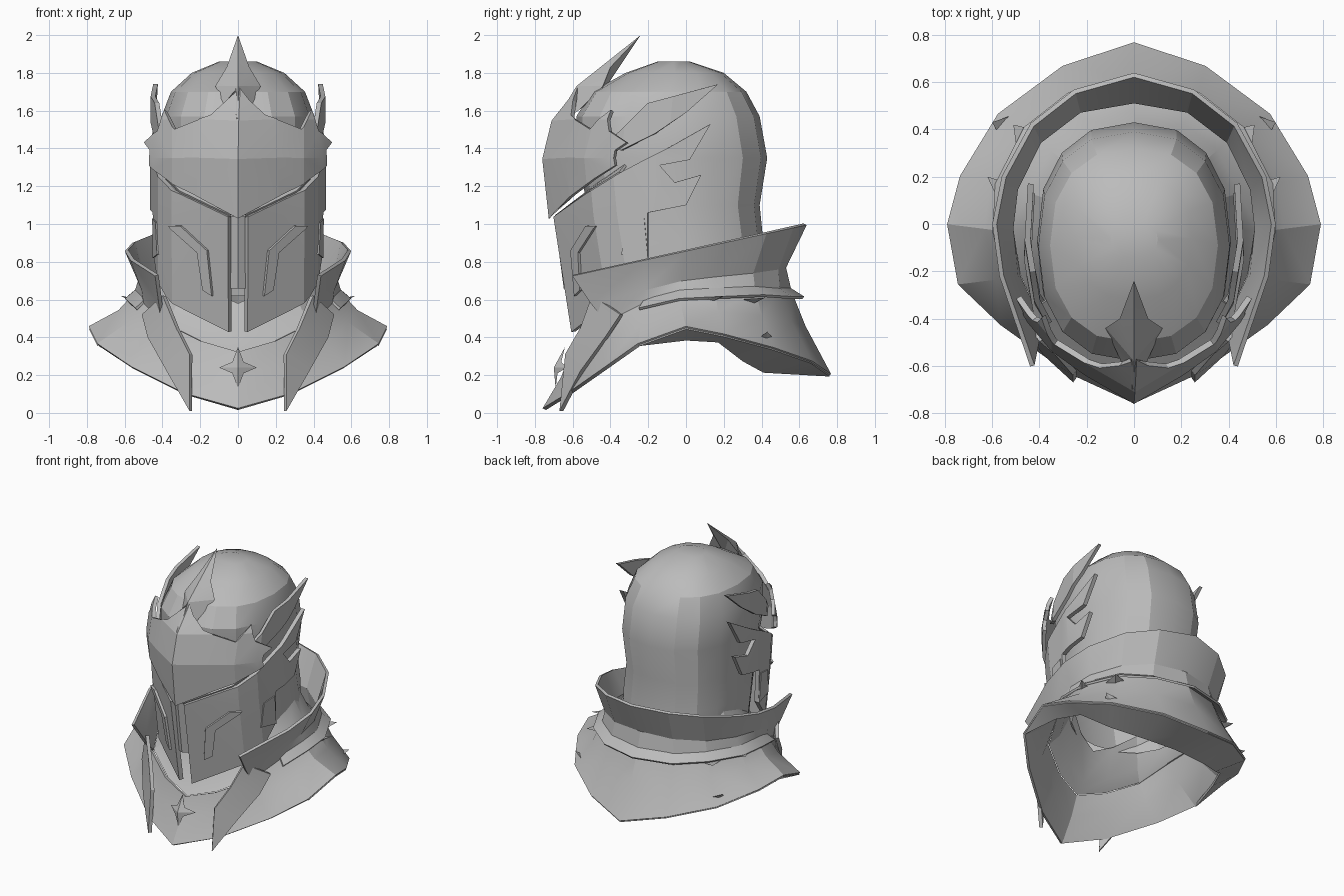
import bpy, bmesh, math
from mathutils import Vector

cube = bpy.data.objects.get("Cube")
if cube:
    bpy.data.objects.remove(cube, do_unlink=True)

steel = bpy.data.materials.new("steel_grey")
steel.use_nodes = True
steel.diffuse_color = (0.5, 0.5, 0.5, 1)
steel.node_tree.nodes["Principled BSDF"].inputs["Base Color"].default_value = (0.5, 0.5, 0.5, 1)


def interpolate(table, value):
    """Piecewise linear lookup in a list of (key, result) pairs."""
    for (key_a, a), (key_b, b) in zip(table, table[1:]):
        if value <= key_b:
            factor = max(0, (value - key_a) / (key_b - key_a))
            return a + (b - a) * factor
    return table[-1][1]


def finish(name, bm, thickness=0, mirrored=True, angle=22):
    """Turn a bmesh into a named object with mirror, thickness and shading."""
    bmesh.ops.recalc_face_normals(bm, faces=bm.faces)
    mesh = bpy.data.meshes.new(name)
    bm.to_mesh(mesh)
    bm.free()
    mesh.materials.append(steel)
    obj = bpy.data.objects.new(name, mesh)
    bpy.context.collection.objects.link(obj)
    if mirrored:
        mirror = obj.modifiers.new("mirror", 'MIRROR')
        mirror.use_clip = True
        mirror.merge_threshold = 0.002
    if thickness:
        solid = obj.modifiers.new("thickness", 'SOLIDIFY')
        solid.thickness = thickness
        solid.offset = 0
    bpy.ops.object.select_all(action='DESELECT')
    obj.select_set(True)
    bpy.context.view_layer.objects.active = obj
    # Apply modifiers first so that the plate rims are shaded sharp as well
    bpy.ops.object.convert(target='MESH')
    bpy.ops.object.shade_smooth_by_angle(angle=math.radians(angle))


def loft(name, rings, thickness, closed=False, **options):
    """Skin neighbouring rings that have equal point counts."""
    bm = bmesh.new()
    rows = [[bm.verts.new(point) for point in ring] for ring in rings]
    for upper, lower in zip(rows, rows[1:]):
        count = len(upper)
        for i in range(count if closed else count - 1):
            j = (i + 1) % count
            bm.faces.new((upper[i], upper[j], lower[j], lower[i]))
    if closed:
        bm.faces.new(rows[-1])
    finish(name, bm, thickness, **options)


def drape(name, outline, ridge, spread, thickness=0.02, lift=0):
    """Wrap a side-view outline (y, z) around the keeled face of the helmet."""
    bm = bmesh.new()
    bm.faces.new([bm.verts.new((0, y - interpolate(ridge, z), z)) for y, z in outline])
    cuts = [((0, depth, 0), (0, 1, 0)) for depth, _ in spread]
    cuts += [((0, 0, height), (0, 0, 1)) for height, _ in ridge]
    for spot, normal in cuts:
        bmesh.ops.bisect_plane(bm, geom=bm.verts[:] + bm.edges[:] + bm.faces[:],
                               plane_co=spot, plane_no=normal)
    bmesh.ops.triangulate(bm, faces=[f for f in bm.faces if len(f.verts) > 4])
    for v in bm.verts:
        v.co.x = interpolate(spread, v.co.y) + lift
        v.co.y += interpolate(ridge, v.co.z) - lift
    finish(name, bm, thickness, angle=12)


def shard(name, points, faces, thickness=0.015):
    """Small faceted plate from a few points."""
    bm = bmesh.new()
    verts = [bm.verts.new(p) for p in points]
    for face in faces:
        bm.faces.new([verts[i] for i in face])
    finish(name, bm, thickness, angle=10)


# Skull: stacked rounded sections (height, half width, back, front), open below
sections = [(.62, .39, .41, -.41), (.9, .4, .41, -.46),
            (1.1, .39, .39, -.52), (1.35, .41, .43, -.58), (1.57, .405, .39, -.58),
            (1.7, .355, .32, -.5), (1.8, .245, .2, -.32), (1.86, .1, .02, -.15)]
sides = 16
skull = []
for height, half, back, front in sections:
    ring = []
    for i in range(sides):
        turn = math.tau * i / sides
        c, s = math.cos(turn), math.sin(turn)
        reach = (back - front) / 2
        ring.append((half * math.copysign(abs(c) ** .85, c),
                     (back + front) / 2 + reach * math.copysign(abs(s) ** .85, s), height))
    skull.append(ring)
loft("skull", skull, 0, closed=True, mirrored=False)

# Neck guard: flared collar, open at the front
rim = [(x, y, .86 + .22 * y) for x, y in
       [(0, .63), (.25, .56), (.43, .42), (.55, .2), (.59, 0), (.56, -.22), (.43, -.6)]]
waist = [(0, .52, .77), (.23, .48, .76), (.4, .35, .74), (.5, .15, .72),
         (.52, -.02, .7), (.5, -.22, .65), (.41, -.5, .58)]
seam = [(0, .55, .64), (.25, .49, .64), (.42, .36, .65), (.53, .15, .64),
        (.54, -.03, .63), (.49, -.22, .58), (.4, -.42, .48)]
loft("collar", [rim, waist, seam], .02)

# Mantle: skirt spreading over the shoulders, with a pointed chest
seam_full = seam + [(.2, -.54, .38), (0, -.6, .32)]
hem = [(0, .76, .2), (.3, .66, .27), (.57, .46, .34), (.73, .2, .41), (.785, 0, .45),
       (.74, -.25, .36), (.56, -.42, .24), (.28, -.62, .1), (0, -.75, .02)]
middle = [Vector(a).lerp(Vector(b), .35) - Vector((0, 0, .03)) for a, b in zip(seam_full, hem)]
loft("mantle", [seam_full, middle, hem], .02)

# Lip folded under the rear hem
fold = [(0, .43, .22), (.25, .41, .22), (.45, .3, .28), (.6, .17, .38), (.68, 0, .39), hem[5]]
loft("under_lip", [hem[:6], fold], .015)

# Throat: flared neck that joins the skull to the mantle
loft("throat", [[(x * .68, y * .7, z + .26) for x, y, z in seam_full],
                [(x * .84, y * .87, z + .07) for x, y, z in seam_full],
                [(x * .98, y * .98, z) for x, y, z in seam_full]], 0)

# Trim: raised lip where collar and mantle meet
lip = [(x * 1.1, y * 1.13, z - .03) for x, y, z in seam[:6]]
loft("seam_trim", [[(x, y, z + .015) for x, y, z in seam[:6]], lip], .015)

# Thorns along the trim and hem
for label, spot, aim in [("side", (.53, .1, .6), (.62, .2, .62)),
                         ("rear", (.45, .34, .6), (.51, .42, .61)),
                         ("hem", (.52, .42, .38), (.6, .43, .43))]:
    base, tip = Vector(spot), Vector(aim)
    across = Vector((-base.y, base.x, 0)).normalized() * .07
    shard(label + "_thorn", [base + across, base - across, tip, base - Vector((0, 0, .03))],
          [(0, 1, 2), (0, 2, 3), (1, 3, 2)], 0)

# Hanging chest blades
shard("chest_blade",
      [(.25, -.66, .01), (.25, -.63, .31), (.32, -.55, .45), (.39, -.49, .62),
       (.5, -.34, .52), (.47, -.42, .4), (.37, -.55, .22)],
      [(0, 1, 6), (1, 2, 5, 6), (2, 3, 4, 5)], .025)

# Four-pointed star on the chest
shard("chest_star", [(0, -.7, .24), (0, -.64, .35), (.03, -.66, .27), (.1, -.63, .24),
                     (.03, -.68, .21), (0, -.69, .13)],
      [(0, 1, 2), (0, 2, 3), (0, 3, 4), (0, 4, 5)], 0)

# Cheek guards
spread = [(0, 0), (.025, .04), (.24, .34), (.36, .41), (.6, .45), (.95, .43)]
jaw_ridge = [(.42, -.62), (1.05, -.72), (1.35, -.75)]
drape("cheek_guard",
      [(-.595, .43), (-.69, 1.04), (-.52, 1.16), (-.35, 1.27), (-.1, 1.4), (.13, 1.53),
       (.02, 1.34), (-.14, 1.31), (-.06, 1.22), (.08, 1.26), (0, 1.1), (-.2, 1.06),
       (-.2, .82), (-.28, .72), (-.36, .62), (-.48, .52)], jaw_ridge, spread, .03)
drape("cheek_rib",
      [(-.57, .62), (-.59, .86), (-.51, .99), (-.46, .99), (-.55, .85), (-.54, .65)],
      jaw_ridge, spread, .02, .015)
drape("ear_vent", [(-.33, .84), (-.31, 1.01), (-.21, 1.03), (-.19, .82)],
      jaw_ridge, spread, .02, .01)

# Sloping ledge behind the top edge of the cheek guards
loft("cheek_ledge", [[(.04, -.69, 1.04), (.31, -.51, 1.17), (.41, -.35, 1.27)],
                     [(.03, -.58, 1.1), (.26, -.44, 1.23), (.37, -.32, 1.31)]], .015)

# Narrow bar between the cheek guards
shard("mouth_bar", [(0, -.69, 1.04), (.05, -.66, 1.04), (.05, -.61, .66), (0, -.64, .66)],
      [(0, 1, 2, 3)])

# Brow visor with a central keel and jagged rear edge
brow_ridge = [(1.04, -.72), (1.35, -.75), (1.55, -.7), (1.73, -.56)]
brow_spread = [(0, 0), (.12, .2), (.22, .34), (.34, .44), (.44, .5), (.6, .5)]
drape("brow_visor",
      [(-.72, 1.04), (-.75, 1.35), (-.7, 1.55), (-.57, 1.72), (-.59, 1.65), (-.6, 1.57),
       (-.5, 1.5), (-.39, 1.6), (-.4, 1.49), (-.31, 1.43), (-.37, 1.39), (-.37, 1.31),
       (-.48, 1.24), (-.6, 1.15)],
      brow_ridge, brow_spread, .025)

# Swept temple spikes
drape("temple_spike", [(-.42, 1.42), (-.2, 1.64), (.17, 1.74), (0, 1.59), (-.16, 1.48), (-.34, 1.39)],
      [(1.3, -.7), (1.8, -.66)], spread, .025)

# Crest: faceted spearhead rising from the brow
shard("crest", [(0, -.72, 1.5), (0, -.58, 1.73), (0, -.24, 2), (.12, -.44, 1.73),
                (.06, -.57, 1.6), (0, -.44, 1.7), (.06, -.4, 1.83)],
      [(0, 1, 4), (1, 3, 4), (1, 6, 3), (1, 2, 6), (2, 5, 6), (6, 5, 3), (3, 5, 4), (4, 5, 0)], 0)
